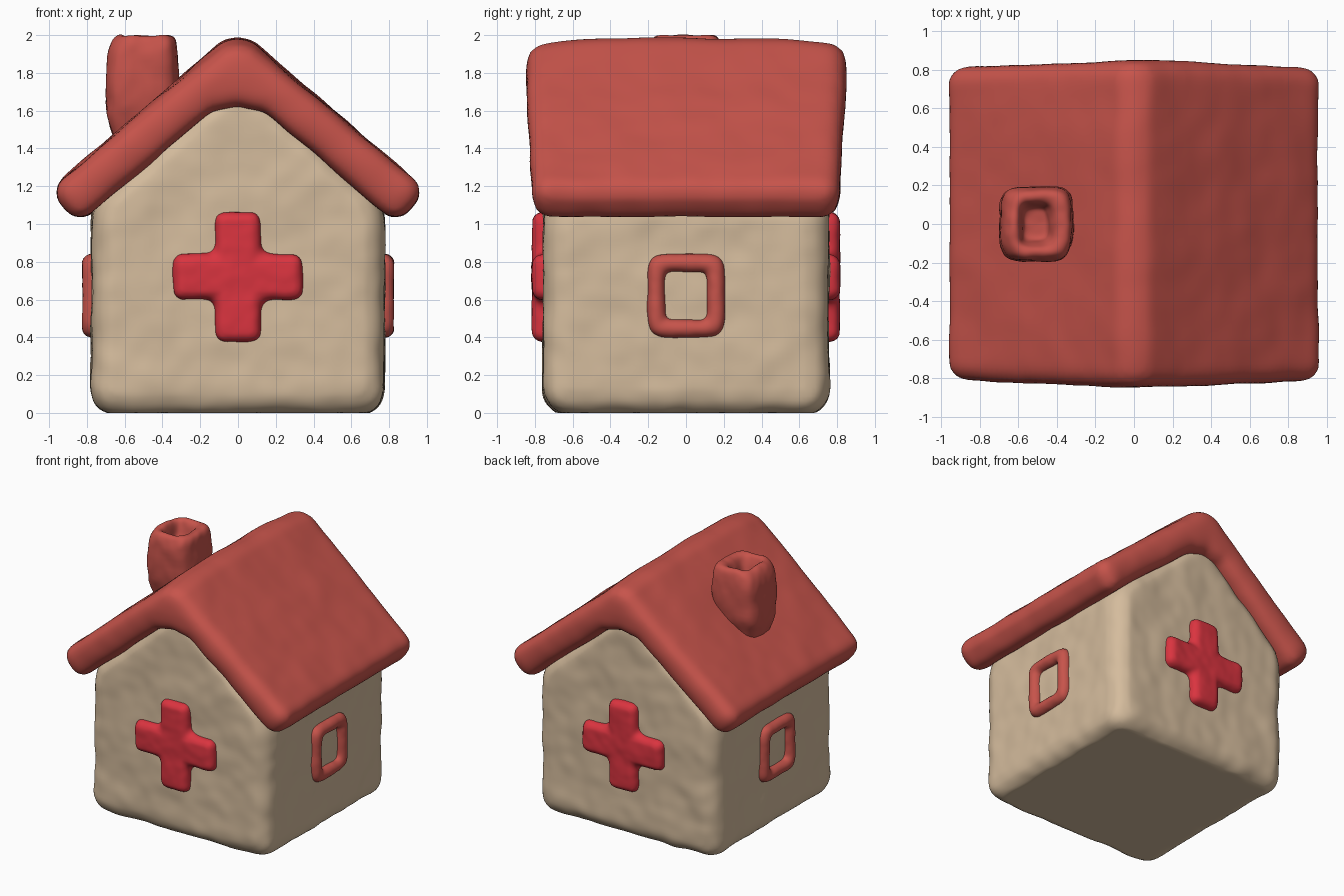
import bpy, bmesh, math
from mathutils import Vector, noise

if "Cube" in bpy.data.objects:
    bpy.data.objects.remove(bpy.data.objects["Cube"])


def material(name, rgb):
    m = bpy.data.materials.new(name)
    m.diffuse_color = (*rgb, 1)
    m.use_nodes = True
    m.node_tree.nodes["Principled BSDF"].inputs["Base Color"].default_value = m.diffuse_color
    return m


CREAM = material("cream clay", (0.66, 0.50, 0.335))
BRICK = material("brick red clay", (0.57, 0.088, 0.070))
RED = material("bright red clay", (0.70, 0.034, 0.050))


def finish(name, bm, mat):
    bmesh.ops.recalc_face_normals(bm, faces=bm.faces)
    me = bpy.data.meshes.new(name)
    bm.to_mesh(me)
    bm.free()
    me.materials.append(mat)
    ob = bpy.data.objects.new(name, me)
    bpy.context.collection.objects.link(ob)
    return ob


def bake(ob, mat, lump, freq, shape=None):
    """Apply the modifiers, then push the surface about like hand-pressed clay."""
    deps = bpy.context.evaluated_depsgraph_get()
    me = bpy.data.meshes.new_from_object(ob.evaluated_get(deps))
    ob.modifiers.clear()
    ob.data = me
    me.materials.clear()
    me.materials.append(mat)
    moved = []
    for v in me.vertices:
        p = v.co * freq
        n = noise.noise(p) + 0.4 * noise.noise(p * 2.3)
        moved.append(v.co + v.normal * n * lump)
    for v, co in zip(me.vertices, moved):
        v.co = shape(co) if shape else co
    me.shade_smooth()


def slab(name, profile, y0, y1, bevel, voxel, smooth, mat, lump, freq, shape=None):
    """Extrude an x/z profile along y, round its edges and turn it into soft clay."""
    bm = bmesh.new()
    a = [bm.verts.new((x, y0, z)) for x, z in profile]
    b = [bm.verts.new((x, y1, z)) for x, z in profile]
    bm.faces.new(a)
    bm.faces.new(b[::-1])
    for i in range(len(a)):
        j = (i + 1) % len(a)
        bm.faces.new((a[i], b[i], b[j], a[j]))
    ob = finish(name, bm, mat)
    m = ob.modifiers.new("round", 'BEVEL')
    m.width, m.segments, m.limit_method = bevel, 5, 'ANGLE'
    m.angle_limit = math.radians(35)
    m = ob.modifiers.new("clay", 'REMESH')
    m.mode, m.voxel_size = 'VOXEL', voxel
    m = ob.modifiers.new("soften", 'SMOOTH')
    m.factor, m.iterations = 0.5, smooth
    bake(ob, mat, lump, freq, shape)
    return ob


def superellipse(hu, hv, power, count):
    out = []
    for i in range(count):
        t = 2 * math.pi * i / count
        c, s = math.cos(t), math.sin(t)
        r = (abs(c) ** power + abs(s) ** power) ** (-1 / power)
        out.append((hu * c * r, hv * s * r))
    return out


def loft(name, rings, mat, closed, lump, freq):
    """Skin a list of rings; closed joins the last ring to the first."""
    bm = bmesh.new()
    vr = [[bm.verts.new(p) for p in ring] for ring in rings]
    n = len(vr[0])
    pairs = list(zip(vr, vr[1:])) + ([(vr[-1], vr[0])] if closed else [])
    for r, s in pairs:
        for i in range(n):
            j = (i + 1) % n
            bm.faces.new((r[i], r[j], s[j], s[i]))
    if not closed:
        bm.faces.new(vr[0])
        bm.faces.new(vr[-1])
    ob = finish(name, bm, mat)
    m = ob.modifiers.new("smooth", 'SUBSURF')
    m.levels = m.render_levels = 2
    bake(ob, mat, lump, freq)
    return ob


def mirrored(half):
    """Complete a right-hand profile whose first and last points lie on x = 0."""
    return half + [(-x, z) for x, z in half[-2:0:-1]]


# Walls: gabled block with a flat foot
slab("walls", [(-0.775, -0.01), (0.775, -0.01), (0.775, 1.12), (0, 1.80), (-0.775, 1.12)],
     -0.755, 0.755, 0.13, 0.025, 6, CREAM, 0.012, 4.0,
     lambda c: Vector((c.x, c.y, max(c.z, 0.0))))


# Roof: thick folded sheet, a little narrower at the eaves and sagging at the gables
def roof_shape(c):
    k = 0.955 + 0.05 * min(1, max(0, (c.z - 1.05) / 0.75))
    sag = 0.04 * abs(c.y / 0.84) ** 3 * max(0, (c.z - 1.2) / 0.8)
    return Vector((c.x, c.y * k, c.z - sag))


slab("roof", mirrored([(0, 1.99), (0.08, 1.97), (1.0, 1.18), (0.845, 0.995),
                       (0.14, 1.605), (0, 1.635)]),
     -0.845, 0.845, 0.095, 0.025, 6, BRICK, 0.009, 3.0, roof_shape)

# Crosses on the front and back walls
w, r = 0.122, 0.345
plus = [(w, w), (w, r), (-w, r), (-w, w), (-r, w), (-r, -w),
        (-w, -w), (-w, -r), (w, -r), (w, -w), (r, -w), (r, w)]
plus = [(x, z + 0.72) for x, z in plus]
for label, s in (("front_cross", -1), ("back_cross", 1)):
    y0, y1 = sorted((s * 0.68, s * 0.815))
    slab(label, plus, y0, y1, 0.055, 0.0125, 8, RED, 0.006, 7.0)

# Window frames on both side walls
for label, s in (("right_window_frame", 1), ("left_window_frame", -1)):
    rings = []
    for k in range(10):
        a = 2 * math.pi * k / 10
        d = 0.05 * math.cos(a)
        x = s * (0.773 + 0.055 * math.sin(a))
        ring = superellipse(0.158 + d, 0.174 + d, 7 - 20 * d, 48)
        rings.append([(x, u, v + 0.62) for u, v in ring])
    loft(label, rings, BRICK, True, 0.004, 8.0)

# Chimney with a sunken flue: z, centre x, half width, half depth
steps = [(1.32, -0.49, 0.12, 0.11), (1.48, -0.50, 0.155, 0.14), (1.56, -0.51, 0.185, 0.17),
         (1.66, -0.51, 0.192, 0.19), (1.84, -0.507, 0.187, 0.20), (1.95, -0.497, 0.178, 0.19),
         (1.995, -0.49, 0.150, 0.165), (2.0, -0.495, 0.115, 0.13), (1.975, -0.505, 0.085, 0.105),
         (1.91, -0.51, 0.072, 0.09), (1.87, -0.51, 0.062, 0.08), (1.865, -0.51, 0.03, 0.04)]
loft("chimney", [[(cx + u, v, z) for u, v in superellipse(hx, hy, 4.5, 32)]
                 for z, cx, hx, hy in steps], BRICK, False, 0.011, 7.0)
